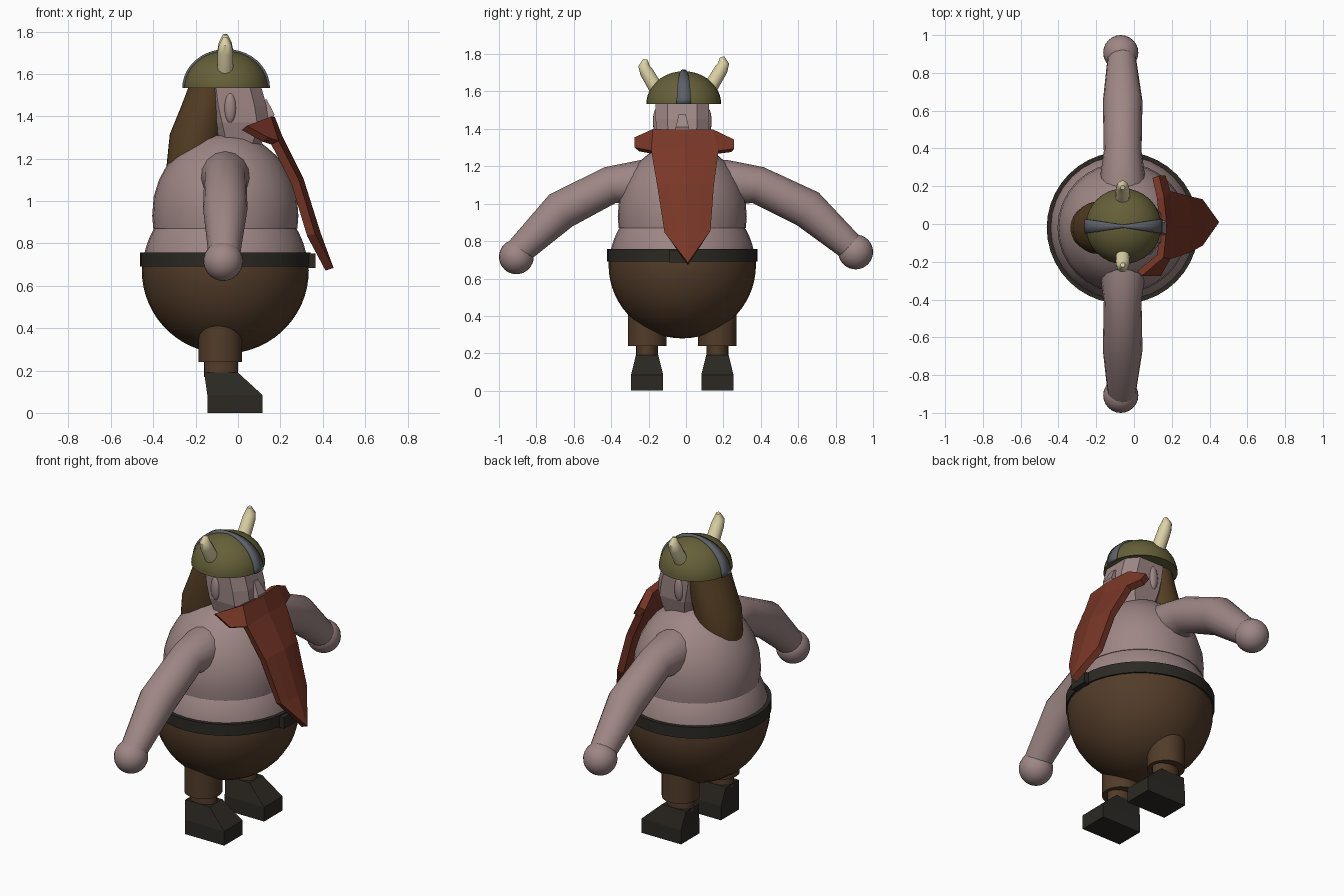
import bpy, math
from mathutils import Vector

if "Cube" in bpy.data.objects:
    bpy.data.objects.remove(bpy.data.objects["Cube"])

CX, CY = -0.06, -0.02   # body axis


def material(name, rgb):
    m = bpy.data.materials.new(name)
    m.diffuse_color = (*rgb, 1)
    m.use_nodes = True
    m.node_tree.nodes["Principled BSDF"].inputs["Base Color"].default_value = m.diffuse_color
    return m


SKIN = material("skin", (.34, .24, .235))
PANTS = material("trousers", (.085, .045, .022))
HAIR = material("hair", (.095, .05, .018))
BEARD = material("beard", (.19, .038, .02))
LEATHER = material("leather", (.025, .022, .017))
GREEN = material("helmet", (.13, .115, .04))
STEEL = material("steel", (.11, .12, .14))
HORN = material("horn", (.72, .64, .38))


def make(name, verts, faces, mat, smooth=35):
    me = bpy.data.meshes.new(name)
    me.from_pydata([tuple(v) for v in verts], [], faces)
    me.materials.append(mat)
    ob = bpy.data.objects.new(name, me)
    bpy.context.collection.objects.link(ob)
    bpy.ops.object.select_all(action='DESELECT')
    ob.select_set(True)
    bpy.context.view_layer.objects.active = ob
    bpy.ops.object.mode_set(mode='EDIT')
    bpy.ops.mesh.select_all(action='SELECT')
    bpy.ops.mesh.normals_make_consistent(inside=False)
    bpy.ops.object.mode_set(mode='OBJECT')
    if smooth:
        bpy.ops.object.shade_smooth_by_angle(angle=math.radians(smooth))
    return ob


def loft(name, rings, mat, smooth=35):
    """Skin a list of equal-sized rings and cap both ends."""
    n = len(rings[0])
    verts = [p for r in rings for p in r]
    faces = [(k*n+i, k*n+(i+1) % n, (k+1)*n+(i+1) % n, (k+1)*n+i)
             for k in range(len(rings)-1) for i in range(n)]
    faces += [tuple(range(n)), tuple(range(len(verts)-n, len(verts)))]
    return make(name, verts, faces, mat, smooth)


def ellipses(name, sections, mat, n=32, smooth=35, turn=0):
    """Stack of horizontal ellipses: (cx, cy, z, rx, ry)."""
    rings = []
    for cx, cy, z, rx, ry in sections:
        a = [turn + 2*math.pi*i/n for i in range(n)]
        rings.append([(cx+rx*math.cos(t), cy+ry*math.sin(t), z) for t in a])
    return loft(name, rings, mat, smooth)


def boxes(name, sections, mat):
    """Stack of rectangles: (x0, x1, cy, half_y, z)."""
    return loft(name, [[(x0, cy-h, z), (x1, cy-h, z), (x1, cy+h, z), (x0, cy+h, z)]
                       for x0, x1, cy, h, z in sections], mat, 0)


def tube(name, path, mat, n=16):
    """Tube in the y-z plane: (x, y, z, radius)."""
    pts = [Vector(p[:3]) for p in path]
    rings = []
    for k, p in enumerate(pts):
        t = (pts[min(k+1, len(pts)-1)] - pts[max(k-1, 0)]).normalized()
        u = Vector((1, 0, 0))
        v = t.cross(u)
        r = path[k][3]
        rings.append([p + r*(math.cos(a)*u + math.sin(a)*v)
                      for a in (2*math.pi*i/n for i in range(n))])
    return loft(name, rings, mat, 40)


def ball(name, c, r, mat, lo=-90, hi=90, n=32):
    """Ellipsoid, or a slice of it between two latitudes."""
    lats = [math.radians(lo + (hi-lo)*k/16) for k in range(17)]
    return ellipses(name, [(c[0], c[1], c[2]+r[2]*math.sin(a),
                            max(r[0]*math.cos(a), .002), max(r[1]*math.cos(a), .002))
                           for a in lats], mat, n)


# Belly, trousers, belt and chest
ball("trousers", (CX, CY, .672), (.394, .394, .392), PANTS, -90, 6)
ball("belly", (CX, CY, .672), (.39, .39, .39), SKIN, 5, 50)
ellipses("belt", [(CX, CY, z, .402, .402) for z in (.69, .757)], LEATHER, 40)
boxes("buckle", [(.3, .366, -.035, .055, .685), (.3, .366, -.035, .055, .752)], LEATHER)
chest = [(.34, .87), (.345, .93), (.338, 1.02), (.313, 1.1), (.275, 1.17),
         (.24, 1.215), (.2, 1.25), (.15, 1.29), (.1, 1.31)]
ellipses("chest", [(CX, CY, z, r, r) for r, z in chest], SKIN)

for side, s in (("left", 1), ("right", -1)):
    # Arms with round hands
    drop = 0 if s > 0 else .02
    tube("arm_" + side, [(CX, s*.16-.01, 1.11, .125), (CX, s*.22-.01, 1.11, .125),
                         (CX, s*.395-.01, 1.1, .1), (CX, s*.66-.01, .973-drop/2, .105),
                         (CX-.005, s*.895-.005, .76-drop, .074)], SKIN)
    ball("hand_" + side, (-.07, s*.907, .742-1.3*drop, ), (.093,)*3, SKIN, n=24)
    # Legs and boots
    y = CY + s*.188
    ellipses("thigh_" + side, [(-.083, y, z, .103, .103) for z in (.24, .5)], PANTS, 24)
    ellipses("shin_" + side, [(-.08, y, z, .08, .058) for z in (.17, .26)], PANTS, 24)
    boxes("boot_" + side, [(-.145, .115, y, .086, 0), (-.145, .115, y, .086, .085),
                           (-.16, 0, y, .06, .19)], LEATHER)
    # Ears
    ball("ear_" + side, (-.037, CY + s*.135, 1.44), (.029, .022, .072), SKIN, n=12)
    # Horns
    lift = 0 if s > 0 else -.013
    yo = -.012
    tube("horn_" + side, [(CX, yo+s*.13, 1.6+lift, .039), (CX, yo+s*.2, 1.718+lift, .036),
                          (CX, yo+s*.213, 1.75+lift, .03), (CX, yo+s*.205, 1.785+lift, .012)],
         HORN, 12)

# Head: blunt eight-sided block with brow and nose
head = [(1.25, -.1, .1, .11), (1.31, -.11, .13, .125), (1.37, -.13, .145, .14),
        (1.45, -.15, .135, .142), (1.57, -.16, .1, .142)]
ring = [(1, .55), (.6, 1), (-.6, 1), (-1, .5), (-1, -.5), (-.6, -1), (.6, -1), (1, -.55)]
loft("head", [[((x0+x1)/2 + u*(x1-x0)/2, CY + v*h, z) for u, v in ring]
              for z, x0, x1, h in head], SKIN, 0)
boxes("nose", [(.1, .165, CY, .04, 1.38), (.1, .172, CY, .035, 1.41),
               (.1, .135, CY, .018, 1.48)], SKIN)

# Hair falling down the back
ellipses("hair", [(-.215, CY, 1.1, .12, .11), (-.21, CY, 1.17, .127, .125),
                  (-.195, CY, 1.315, .127, .138), (-.15, CY, 1.45, .117, .14),
                  (-.125, CY, 1.56, .1, .14)], HAIR)

# Helmet dome with a steel band tapering to the crown
HC = Vector((-.056, -.012, 1.533))
ball("helmet", HC, (.2, .2, .175), GREEN, 0, 90)
verts, N = [], 20
for k in range(N+1):
    t = math.pi*k/N
    w = .008 + .03*abs(math.cos(t))
    for v in (-w, w):
        verts.append(HC + Vector((.2*math.cos(t), v, .177*math.sin(t))))
band = make("helmet_band", verts, [(2*k, 2*k+1, 2*k+3, 2*k+2) for k in range(N)], STEEL)
mod = band.modifiers.new("thick", 'SOLIDIFY')
mod.thickness = .014
mod.offset = 0

# Beard: flat sheet with moustache wings, narrowing to a point
rows = [
    [(.03, -.262, 1.345), (.14, -.17, 1.39), (.155, -.01, 1.39), (.14, .14, 1.39), (.115, .25, 1.335)],
    [(.13, -.262, 1.29), (.175, -.18, 1.275), (.19, -.01, 1.3), (.175, .17, 1.275), (.15, .25, 1.285)],
    [(.27, -.15, 1.09), (.28, -.08, 1.1), (.29, 0, 1.1), (.28, .08, 1.1), (.27, .145, 1.09)],
    [(.345, -.11, .84), (.36, -.06, .84), (.372, .01, .84), (.36, .07, .84), (.345, .127, .85)],
]
verts = [p for r in rows for p in r] + [(.432, .01, .678)]
faces = [(5*k+i, 5*k+i+1, 5*k+i+6, 5*k+i+5) for k in range(3) for i in range(4)]
# wings stop short: the outer quads below the moustache start from its inner lower edge
faces += [(15+i, 16+i, 20) for i in range(4)]
faces[4], faces[7] = (6, 11, 10), (8, 13, 14)[::-1]
faces[7] = (8, 14, 13)
beard = make("beard", verts, faces, BEARD, 0)
mod = beard.modifiers.new("thick", 'SOLIDIFY')
mod.thickness = .04
mod.offset = 0
